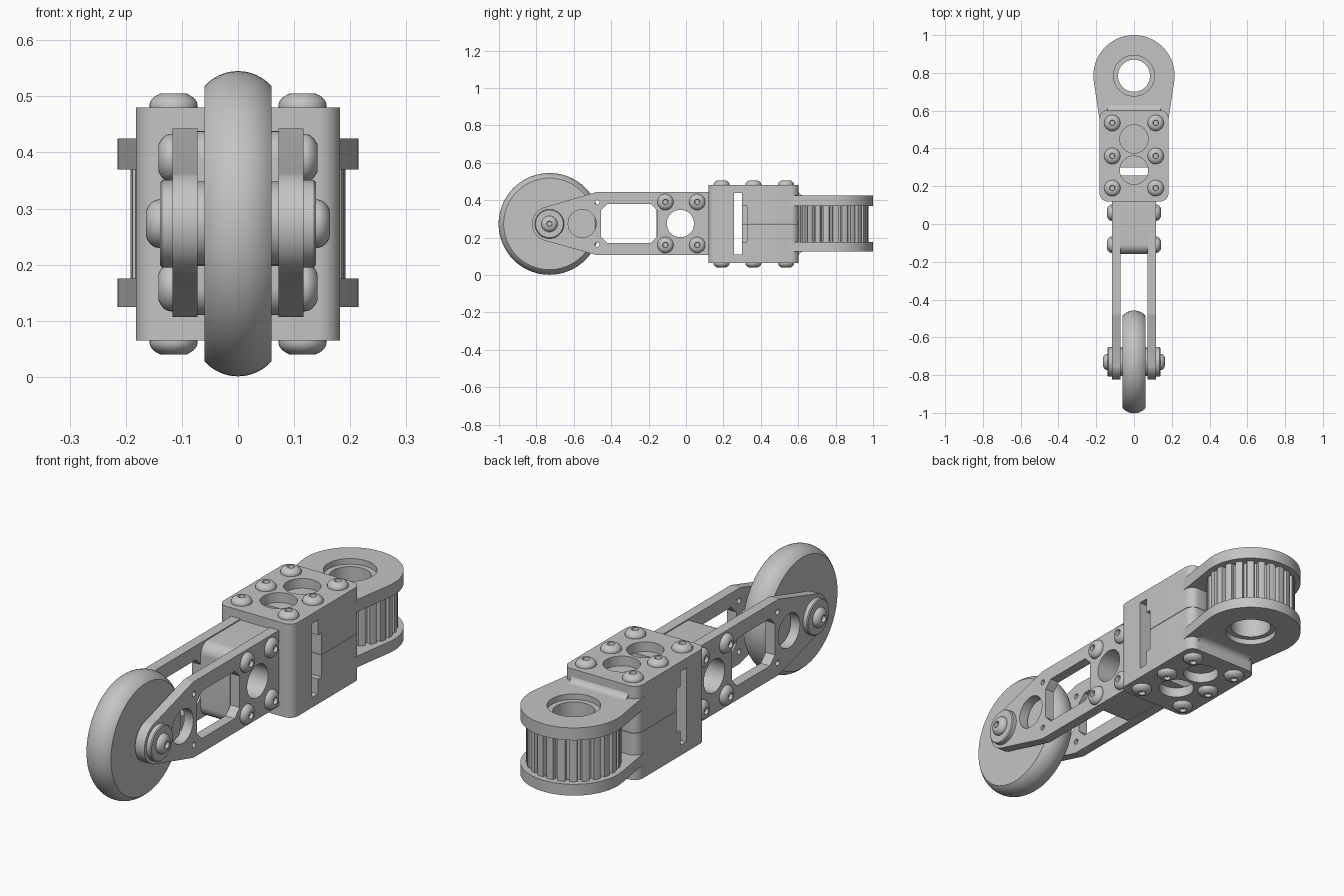
import bpy, bmesh, math
from math import sin, cos, pi, radians
from mathutils import Matrix, Vector

cube = bpy.data.objects.get("Cube")
if cube:
    bpy.data.objects.remove(cube)

metal = bpy.data.materials.new("plain grey")
metal.use_nodes = True
GREY = (0.55, 0.55, 0.55, 1)
metal.diffuse_color = GREY
metal.node_tree.nodes["Principled BSDF"].inputs["Base Color"].default_value = GREY

MID = 0.273                     # height of the centre line
ALONG_X = Matrix(((0, 0, 1, 0), (1, 0, 0, 0), (0, 1, 0, 0), (0, 0, 0, 1)))


def finish(name, bm, matrix):
    """Clean the mesh, keep hard edges sharp and link the object."""
    bmesh.ops.remove_doubles(bm, verts=bm.verts, dist=0.0002)
    bmesh.ops.transform(bm, matrix=matrix, verts=bm.verts)
    bmesh.ops.recalc_face_normals(bm, faces=bm.faces)
    for f in bm.faces:
        f.smooth = True
    for e in bm.edges:
        e.smooth = len(e.link_faces) == 2 and e.calc_face_angle(0) < radians(32)
    me = bpy.data.meshes.new(name)
    bm.to_mesh(me)
    bm.free()
    me.materials.clear()
    me.materials.append(metal)
    ob = bpy.data.objects.new(name, me)
    bpy.context.collection.objects.link(ob)


def arc(cx, cy, r, a0, a1, n=16):
    return [(cx + r * cos(radians(a0 + (a1 - a0) * i / n)),
             cy + r * sin(radians(a0 + (a1 - a0) * i / n))) for i in range(n + 1)]


def circle(cx, cy, r, n=48):
    return arc(cx, cy, r, 0, 360, n)[:-1]


def rounded(corners):
    """Polygon from (x, y, radius) corners; a rounded corner gives nine points."""
    out = []
    for i, (x, y, r) in enumerate(corners):
        p = Vector((x, y))
        if r == 0:
            out.append((x, y))
            continue
        a = (Vector(corners[i - 1][:2]) - p).normalized()
        b = (Vector(corners[(i + 1) % len(corners)][:2]) - p).normalized()
        half = a.angle(b) / 2
        reach = r / math.tan(half)
        c = p + (a + b).normalized() * r / sin(half)
        s, e = p + a * reach - c, p + b * reach - c
        for k in range(9):
            out.append(tuple(c + s.lerp(e, k / 8).normalized() * r))
    return out


def plate(name, loops, lo, hi, matrix=Matrix()):
    """Extrude an outline with holes between two levels."""
    cu = bpy.data.curves.new(name, 'CURVE')
    cu.dimensions, cu.fill_mode, cu.extrude = '2D', 'BOTH', (hi - lo) / 2
    for pts in loops:
        sp = cu.splines.new('POLY')
        sp.points.add(len(pts) - 1)
        for q, (x, y) in zip(sp.points, pts):
            q.co = (x, y, 0, 1)
        sp.use_cyclic_u = True
    tmp = bpy.data.objects.new(name + "_outline", cu)
    bpy.context.collection.objects.link(tmp)
    me = tmp.evaluated_get(bpy.context.evaluated_depsgraph_get()).to_mesh()
    bm = bmesh.new()
    bm.from_mesh(me)
    bpy.data.objects.remove(tmp)
    bpy.data.curves.remove(cu)
    finish(name, bm, matrix @ Matrix.Translation((0, 0, (lo + hi) / 2)))


def lathe(name, profile, matrix, n=32):
    """Revolve (radius, height) points about local z."""
    bm = bmesh.new()
    rings = [[bm.verts.new((r * cos(2 * pi * i / n), r * sin(2 * pi * i / n), h))
              for i in range(n)] for r, h in profile]
    for a, b in zip(rings, rings[1:]):
        for i in range(n):
            j = (i + 1) % n
            bm.faces.new((a[i], a[j], b[j], b[i]))
    bmesh.ops.dissolve_degenerate(bm, dist=0.00001, edges=bm.edges)
    finish(name, bm, matrix)


def facing(pos, axis, sign):
    turn = Matrix.Rotation(sign * pi / 2, 4, 'Y') if axis == 'X' else \
        Matrix.Rotation(0 if sign > 0 else pi, 4, 'X')
    return Matrix.Translation(pos) @ turn


def screw(name, pos, axis, sign):
    dome = [(0.043 * cos(t), 0.004 + 0.026 * sin(t))
            for t in (i * radians(58) / 7 for i in range(8))]
    lathe(name, [(0, 0), (0.043, 0)] + dome +
          [(0.015, 0.026), (0.013, 0.012), (0, 0.012)], facing(pos, axis, sign), 24)


# Wheel with a crowned tread
tread = [(0.192 + 0.08 * cos(t), 0.08 * sin(t))
         for t in (radians(-48.5 + 97 * i / 16) for i in range(17))]
lathe("wheel", [(0, -0.06)] + tread + [(0, 0.06)], facing((0, -0.73, MID), 'X', 1), 72)

# Fork arms, hub washers and side screws
arm = rounded([(0.13, 0.107, 0), (0.13, 0.443, 0), (-0.48, 0.443, 0.06),
               (-0.756, 0.362, 0), (-0.756, 0.184, 0), (-0.48, 0.107, 0.06)])
arm[12:12] = arc(-0.73, MID, 0.093, 107, 253, 24)
window = [(-0.42, 0.17), (-0.19, 0.17), (-0.155, 0.205), (-0.155, 0.345),
          (-0.19, 0.38), (-0.42, 0.38), (-0.455, 0.345), (-0.455, 0.205)]
arm_holes = [window, circle(-0.03, 0.275, 0.073), circle(-0.555, 0.275, 0.075),
             circle(-0.475, 0.388, 0.012, 16), circle(-0.475, 0.162, 0.012, 16)]
for side, s in (("left", 1), ("right", -1)):
    lo, hi = sorted((s * 0.072, s * 0.117))
    plate(side + "_fork_arm", [arm] + arm_holes, lo, hi, ALONG_X)
    hub = (0, -0.73, MID)
    lathe(side + "_inner_washer", [(0, 0.058), (0.075, 0.058), (0.075, 0.073), (0, 0.073)],
          facing(hub, 'X', s))
    lathe(side + "_outer_washer", [(0, 0.115), (0.078, 0.115), (0.078, 0.135),
                                   (0.074, 0.139), (0, 0.139)], facing(hub, 'X', s), 48)
    screw(side + "_axle_screw", (s * 0.138, -0.73, MID), 'X', s)
    for y in (-0.11, 0.06):
        for z in (0.16, 0.39):
            screw(side + "_arm_screw", (s * 0.116, y, z), 'X', s)

# Spacer block between the arms
spacer = rounded([(-0.158, 0.11, 0.05), (0.13, 0.11, 0), (0.13, 0.438, 0), (-0.158, 0.438, 0.05)])
plate("fork_spacer", [spacer, circle(-0.03, 0.275, 0.073)], -0.072, 0.072, ALONG_X)

# Main block: cover plates, front wall and rear core with a slot between
W, FRONT, BACK, R = 0.182, 0.12, 0.602, 0.04
cover = rounded([(-W, FRONT, R), (W, FRONT, R), (W, BACK, R), (-W, BACK, R)])
cover_holes = [circle(0, 0.285, 0.075), circle(0, 0.45, 0.075)]
plate("bottom_cover", [cover] + cover_holes, 0.065, 0.11)
plate("top_cover", [cover] + cover_holes, 0.437, 0.48)
wall = rounded([(-W, FRONT, R), (W, FRONT, R), (W, 0.257, 0), (-W, 0.257, 0)])
plate("block_front_wall", [wall], 0.11, 0.437)
core = rounded([(-W, 0.3, 0), (W, 0.3, 0), (W, BACK, R), (-W, BACK, R)])
plate("core_lower", [core], 0.11, 0.175)
plate("core_upper", [core], 0.37, 0.437)
# Middle core has side notches, a hollow for the pulley and a parting line
notched = rounded([(-0.1, 0.3, 0), (0.1, 0.3, 0), (0.1, 0.325, 0), (W, 0.325, 0),
                   (W, BACK, R), (-W, BACK, R), (-W, 0.325, 0), (-0.1, 0.325, 0)])
notched[13:13] = arc(0, 0.785, 0.203, -64.5, -115.5)
plate("core_middle_lower", [notched], 0.175, 0.272)
plate("core_middle_upper", [notched], 0.274, 0.37)

# Cover screws
for x in (-0.115, 0.115):
    for y in (0.19, 0.36, 0.535):
        screw("top_screw", (x, y, 0.479), 'Z', 1)
        screw("bottom_screw", (x, y, 0.066), 'Z', -1)

# Rear eye plates, each stepped around its bore, with a fillet to the block
eye = arc(0, 0.785, 0.215, -10, 190, 56) + [(-W, 0.55), (W, 0.55)]
bore, seat = circle(0, 0.785, 0.085), circle(0, 0.785, 0.108)
for name, inner, step, outer, s in (("top", 0.37, 0.4, 0.425, 1),
                                    ("bottom", 0.175, 0.15, 0.125, -1)):
    plate(name + "_eye_inner", [eye, bore], *sorted((inner, step)))
    plate(name + "_eye_outer", [eye, seat], *sorted((step, outer)))
    curve = [(0.63 + 0.03 * cos(t), outer + s * (0.03 - 0.03 * sin(t)))
             for t in (radians(180 - 90 * i / 8) for i in range(9))]
    plate(name + "_eye_fillet", [curve + [(0.58, outer), (0.58, outer + s * 0.03)]],
          -0.14, 0.14, ALONG_X)

# Toothed pulley between the eyes
TEETH = 24
gear = []
for i in range(TEETH):
    for f, r in ((0.0, 0.19), (0.3, 0.192), (0.6, 0.19), (0.68, 0.17), (0.92, 0.17)):
        a = 2 * pi * (i + f) / TEETH
        gear.append((r * cos(a), 0.785 + r * sin(a)))
plate("toothed_pulley", [gear, bore], 0.174, 0.371)
